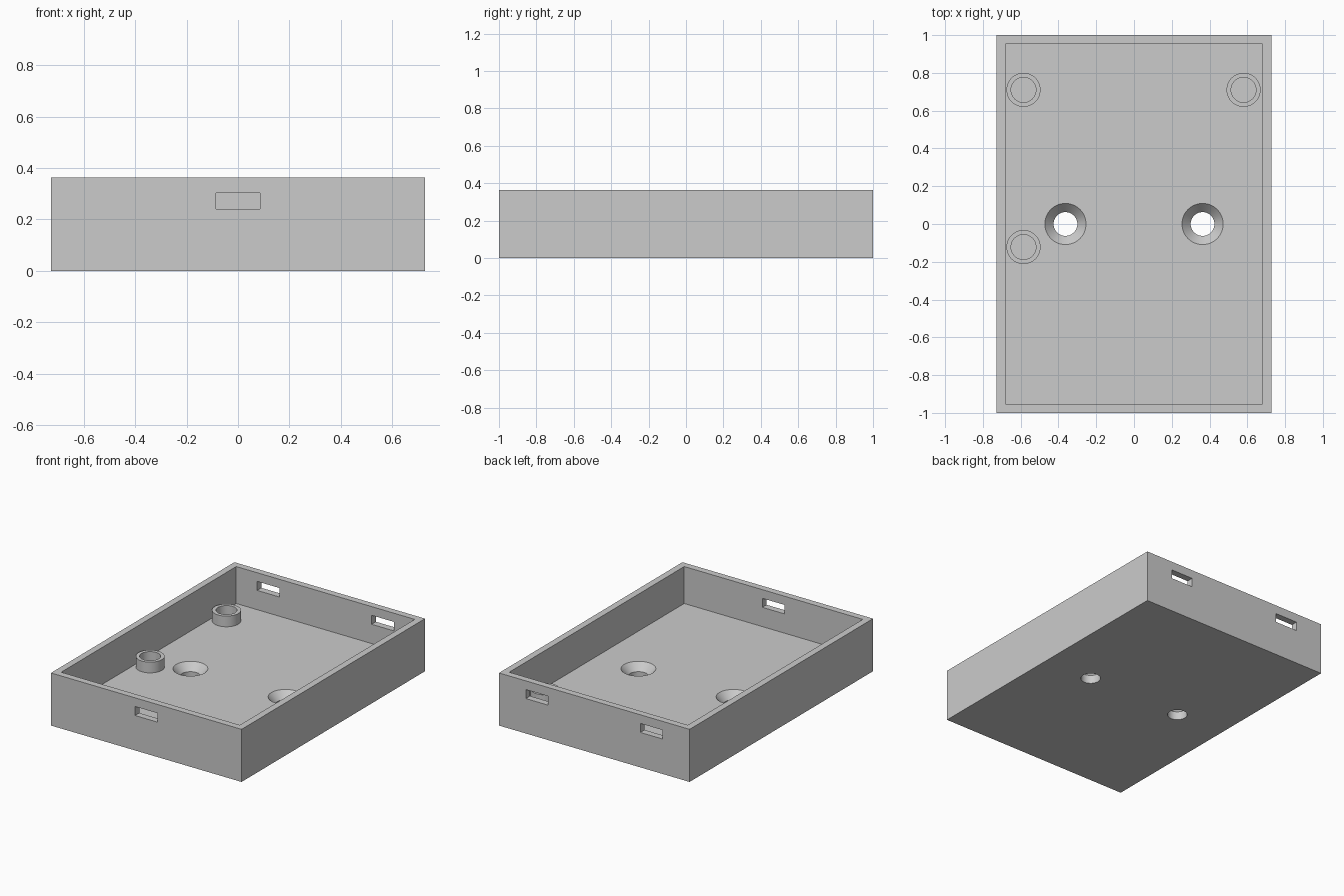
import bpy, bmesh, math

cube = bpy.data.objects.get("Cube")
if cube:
    bpy.data.objects.remove(cube, do_unlink=True)

W, L, H = 1.455, 2.0, 0.363      # outer size
WALL, FLOOR = 0.046, 0.108       # wall and floor thickness

grey = bpy.data.materials.new("plain grey")
grey.use_nodes = True
colour = (0.6, 0.6, 0.6, 1)
grey.diffuse_color = colour
grey.node_tree.nodes["Principled BSDF"].inputs["Base Color"].default_value = colour


def finish(name, bm):
    bmesh.ops.recalc_face_normals(bm, faces=bm.faces)
    mesh = bpy.data.meshes.new(name)
    bm.to_mesh(mesh)
    bm.free()
    mesh.materials.append(grey)
    obj = bpy.data.objects.new(name, mesh)
    bpy.context.collection.objects.link(obj)
    return obj


def box(name, size, centre):
    bm = bmesh.new()
    bmesh.ops.create_cube(bm, size=1)
    bmesh.ops.scale(bm, vec=size, verts=bm.verts)
    bmesh.ops.translate(bm, vec=centre, verts=bm.verts)
    return finish(name, bm)


def lathe(name, profile, x, y, steps=64):
    """Spin a (radius, height) profile about a vertical axis."""
    bm = bmesh.new()
    verts = [bm.verts.new((r, 0, z)) for r, z in profile]
    edges = [bm.edges.new(pair) for pair in zip(verts, verts[1:])]
    bmesh.ops.spin(bm, geom=verts + edges, cent=(0, 0, 0), axis=(0, 0, 1),
                   angle=math.tau, steps=steps)
    bmesh.ops.remove_doubles(bm, verts=bm.verts, dist=1e-4)
    bmesh.ops.translate(bm, vec=(x, y, 0), verts=bm.verts)
    return finish(name, bm)


def select_only(obj):
    bpy.ops.object.select_all(action='DESELECT')
    obj.select_set(True)
    bpy.context.view_layer.objects.active = obj


def cut(target, cutter):
    select_only(target)
    mod = target.modifiers.new("cut", 'BOOLEAN')
    mod.operation = 'DIFFERENCE'
    mod.solver = 'EXACT'
    mod.object = cutter
    bpy.ops.object.modifier_apply(modifier=mod.name)
    bpy.data.objects.remove(cutter, do_unlink=True)


def smooth(obj):
    select_only(obj)
    bpy.ops.object.shade_smooth_by_angle(angle=math.radians(30))


# Open tray
tray = box("tray", (W, L, H), (0, 0, H / 2))
cut(tray, box("cavity_cutter", (W - 2 * WALL, L - 2 * WALL, H), (0, 0, FLOOR + H / 2)))

# Slots: one in the front wall, two in the back wall
for x, y in ((0, -1), (-0.437, 1), (0.437, 1)):
    cut(tray, box("slot_cutter", (0.17, 0.2, 0.062), (x, y, 0.272)))

# Countersunk screw holes through the floor
sink = [(0, -0.1), (0.063, -0.1), (0.063, FLOOR - 0.05),
        (0.109, FLOOR), (0.109, 0.2), (0, 0.2)]
for side in (-1, 1):
    cut(tray, lathe("screw_hole_cutter", sink, side * 0.363, 0))
smooth(tray)

# Ring standoffs on the floor
ring = [(0.09, FLOOR), (0.09, 0.182), (0.066, 0.182), (0.066, FLOOR)]
for name, x, y in (("standoff_back_right", -0.585, 0.71),
                   ("standoff_back_left", 0.58, 0.71),
                   ("standoff_middle_right", -0.585, -0.122)):
    smooth(lathe(name, ring, x, y))
